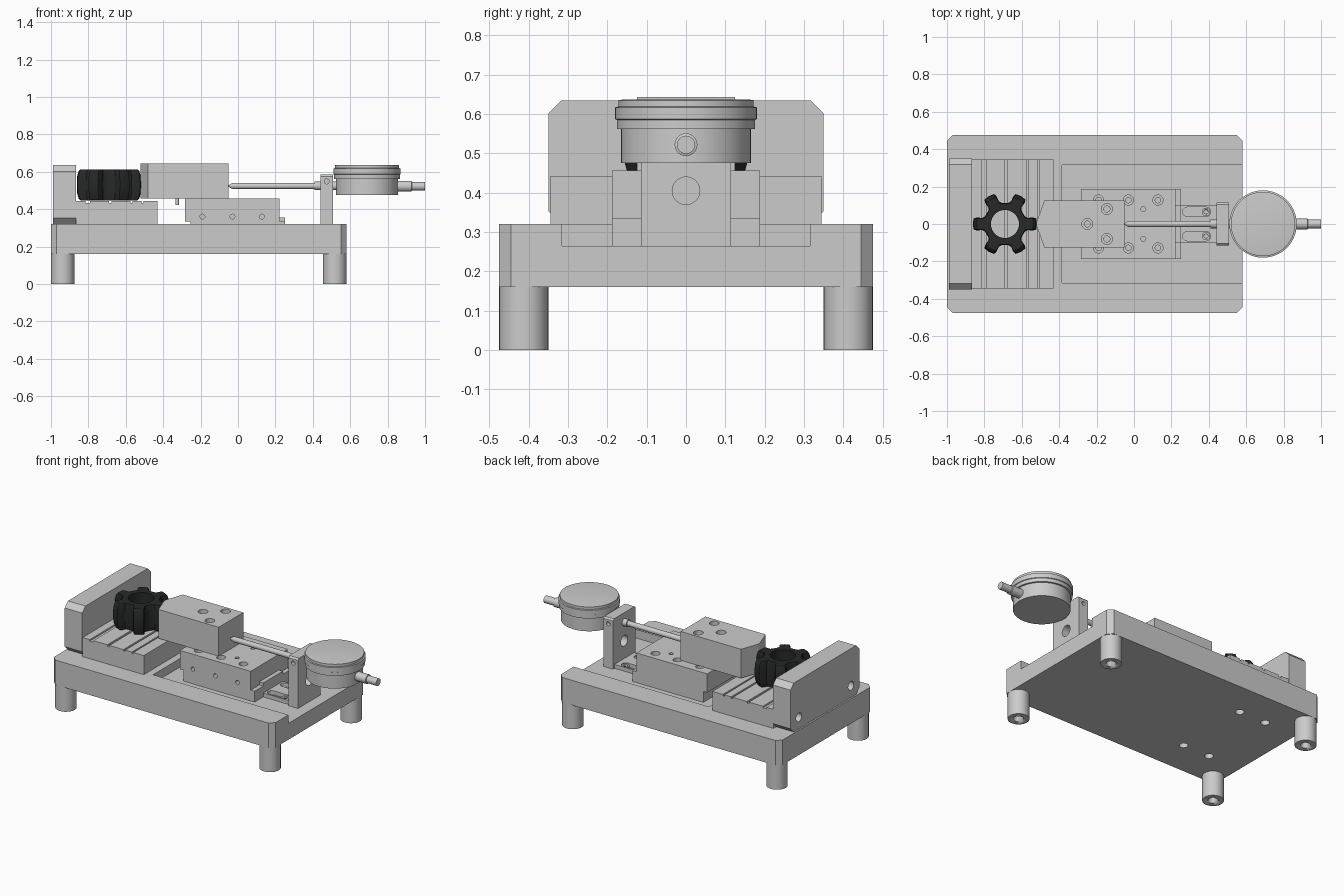
import bpy, bmesh, math
from mathutils import Vector, Matrix

if "Cube" in bpy.data.objects:
    bpy.data.objects.remove(bpy.data.objects["Cube"])


def finish(name, bm, smooth=False):
    bmesh.ops.recalc_face_normals(bm, faces=bm.faces[:])
    me = bpy.data.meshes.new(name)
    bm.to_mesh(me)
    bm.free()
    ob = bpy.data.objects.new(name, me)
    bpy.context.collection.objects.link(ob)
    if smooth:
        bpy.ops.object.select_all(action='DESELECT')
        ob.select_set(True)
        bpy.context.view_layer.objects.active = ob
        bpy.ops.object.shade_smooth_by_angle(angle=math.radians(30))
    return ob


def prism(name, pts, axis, lo, hi):
    """Extrude a 2D outline along an axis (outline uses the other two axes in order)."""
    def place(p, d):
        return {'x': (d, *p), 'y': (p[0], d, p[1]), 'z': (*p, d)}[axis]
    bm = bmesh.new()
    a = [bm.verts.new(place(p, lo)) for p in pts]
    b = [bm.verts.new(place(p, hi)) for p in pts]
    n = len(pts)
    bm.faces.new(a)
    bm.faces.new(b)
    for i in range(n):
        bm.faces.new((a[i], a[(i + 1) % n], b[(i + 1) % n], b[i]))
    return finish(name, bm)


def octagon(x0, x1, y0, y1, c):
    return [(x0 + c, y0), (x1 - c, y0), (x1, y0 + c), (x1, y1 - c),
            (x1 - c, y1), (x0 + c, y1), (x0, y1 - c), (x0, y0 + c)]


def box(name, x0, x1, y0, y1, z0, z1):
    return prism(name, [(x0, y0), (x1, y0), (x1, y1), (x0, y1)], 'z', z0, z1)


def lathe(name, profile, origin, axis='z', n=48):
    """Solid of revolution from (radius, distance) points."""
    rot = {'z': Matrix(), 'x': Matrix.Rotation(math.pi / 2, 4, 'Y'),
           'y': Matrix.Rotation(-math.pi / 2, 4, 'X')}[axis]
    m = Matrix.Translation(origin) @ rot
    bm = bmesh.new()
    rings = [[bm.verts.new(m @ Vector((r * math.cos(2 * math.pi * i / n),
                                       r * math.sin(2 * math.pi * i / n), d)))
              for i in range(n)] for r, d in profile]
    bm.faces.new(rings[0])
    bm.faces.new(rings[-1])
    for a, b in zip(rings, rings[1:]):
        for i in range(n):
            j = (i + 1) % n
            bm.faces.new((a[i], a[j], b[j], b[i]))
    return finish(name, bm, True)


def rod(name, r, origin, length, axis='z', n=24):
    return lathe(name, [(r, 0), (r, length)], origin, axis, n)


def cut(ob, cutters):
    for c in cutters:
        mod = ob.modifiers.new("cut", 'BOOLEAN')
        mod.operation, mod.solver, mod.object = 'DIFFERENCE', 'EXACT', c
        bpy.context.view_layer.objects.active = ob
        bpy.ops.object.modifier_apply(modifier=mod.name)
        bpy.data.objects.remove(c)
    return ob


S = (-1, 1)

# base plate with open pocket and mounting holes
base = prism("base_plate", octagon(-1, .58, -.475, .475, .03), 'z', .16, .32)
cut(base, [box("c", -.385, .7, -.315, .315, .265, .4)]
    + [rod("c", .026, (x, s * .25, .1), .15) for x in (-.58, -.77) for s in S])

# hollow feet
for x in (-.9375, .5175):
    for s in S:
        cut(rod("foot", .0625, (x, s * .4125, 0), .16, n=40),
            [rod("c", .03, (x, s * .4125, -.05), .15)])

# end fence with clipped corners and bolt holes
fence = prism("end_fence", octagon(-.35, .35, .32, .635, .033), 'x', -.99, -.865)
cut(fence, [rod("c", .028, (-1.05, s * .265, .395), .13, 'x') for s in S])

# grooved support block
prof = [(-.865, .32), (-.43, .32), (-.43, .443)]
for a, b in ((-.515, -.505), (-.575, -.563), (-.69, -.675), (-.815, -.79)):
    prof += [(b, .443), (b, .433), (a, .433), (a, .443)]
prof.append((-.865, .443))
prism("support_block", prof, 'y', -.345, .345)

# black six-lobed coupling insert
bm = bmesh.new()
layers = [(.447, .8), (.455, .89), (.48, .97), (.51, 1), (.55, 1), (.58, .97), (.605, .89), (.613, .8)]
shape = [(-30, .112), (-21, .114), (-15, .126), (-13, .155), (-10, .17), (0, .172),
         (10, .17), (13, .155), (15, .126), (21, .114)]
outer, inner = [], []
for z, k in layers:
    ro, ri = [], []
    for t in range(6):
        for ang, r in shape:
            a = math.radians(60 * t + ang)
            rr = .075 + (r - .075) * (k if r > .12 else .5 + k / 2)
            ro.append(bm.verts.new((-.69 + rr * math.cos(a), rr * math.sin(a), z)))
            ri.append(bm.verts.new((-.69 + .075 * math.cos(a), .075 * math.sin(a), z)))
    outer.append(ro)
    inner.append(ri)
n = len(outer[0])
for i in range(n):
    j = (i + 1) % n
    for rings in (outer, inner):
        for a, b in zip(rings, rings[1:]):
            bm.faces.new((a[i], a[j], b[j], b[i]))
    for k in (0, -1):
        bm.faces.new((outer[k][i], outer[k][j], inner[k][j], inner[k][i]))
insert = finish("coupling_insert", bm, True)
mat = bpy.data.materials.new("black_rubber")
mat.diffuse_color = (.02, .022, .022, 1)
mat.use_nodes = True
mat.node_tree.nodes["Principled BSDF"].inputs["Base Color"].default_value = mat.diffuse_color
insert.data.materials.append(mat)

# wedge-nosed pusher with counterbored screw holes
pusher = prism("pusher_block", [(-.05, -.125), (-.05, .125), (-.48, .125), (-.52, .012),
                                (-.52, -.012), (-.48, -.125)], 'z', .457, .643)
spots = [(-.25, 0), (-.145, .08), (-.145, -.08)]
cut(pusher, [lathe("c", [(.016, .4), (.016, .58), (.029, .58), (.029, .7)], (x, y, 0), n=24)
             for x, y in spots])
rod("stop_pin", .009, (-.325, 0, .422), .036)

# sliding carriage
carriage = box("carriage", -.283, .222, -.188, .188, .335, .456)
cut(carriage, [lathe("c", [(.015, .38), (.015, .43), (.027, .43), (.027, .5)],
                     (x, s * .128, 0), n=24) for x in (-.19, -.03, .128) for s in S]
    + [rod("c", .013, (.05, s * .08, .4), .1) for s in S]
    + [rod("c", .013, (x, -.2, .36), .05, 'y') for x in (-.19, -.03, .128)])

# slide rail
prism("slide_rail", [(-.188, .265), (.188, .265), (.188, .335), (.1, .335), (.1, .355),
                     (-.1, .355), (-.1, .335), (-.188, .335)], 'x', -.255, .25)

# slotted L bracket
foot = box("bracket_foot", .25, .445, -.1, .1, .265, .29)
slots = []
for s in S:
    y = s * .065
    arc = [(cx + .025 * math.cos(a + k * math.pi / 8), y + .025 * math.sin(a + k * math.pi / 8))
           for cx, a in ((.385, -math.pi / 2), (.285, math.pi / 2)) for k in range(9)]
    slots.append(prism("c", arc, 'z', .25, .32))
    cut(rod("slot_screw", .022, (.385, y, .265), .02), [rod("c", .011, (.385, y, .275), .03)])
cut(foot, slots)
upright = prism("bracket_upright", [(-.115, .265), (.115, .265), (.115, .575), (.105, .585),
                                    (-.105, .585), (-.115, .575)], 'x', .44, .508)
cut(upright, [rod("c", .035, (.4, 0, .405), .2, 'x', 32)]
    + [rod("c", .013, (.474, y, .548), .06, 'y') for y in (-.15, .09)])

# gauge plunger and stem
lathe("gauge_plunger", [(.004, -.05), (.014, -.035), (.017, -.02), (.017, .41), (.023, .41),
                        (.023, .54)], (0, 0, .524), 'x', 24)
# dial gauge body with bezel
lathe("gauge_body", [(.165, .475), (.165, .562), (.176, .562), (.176, .585), (.18, .587),
                     (.18, .617), (.172, .619), (.172, .635), (.16, .637)], (.69, 0, 0), n=64)
# rear spindle
lathe("gauge_spindle", [(.029, .83), (.029, .928), (.023, .93), (.023, 1)], (0, 0, .522), 'x', 24)
